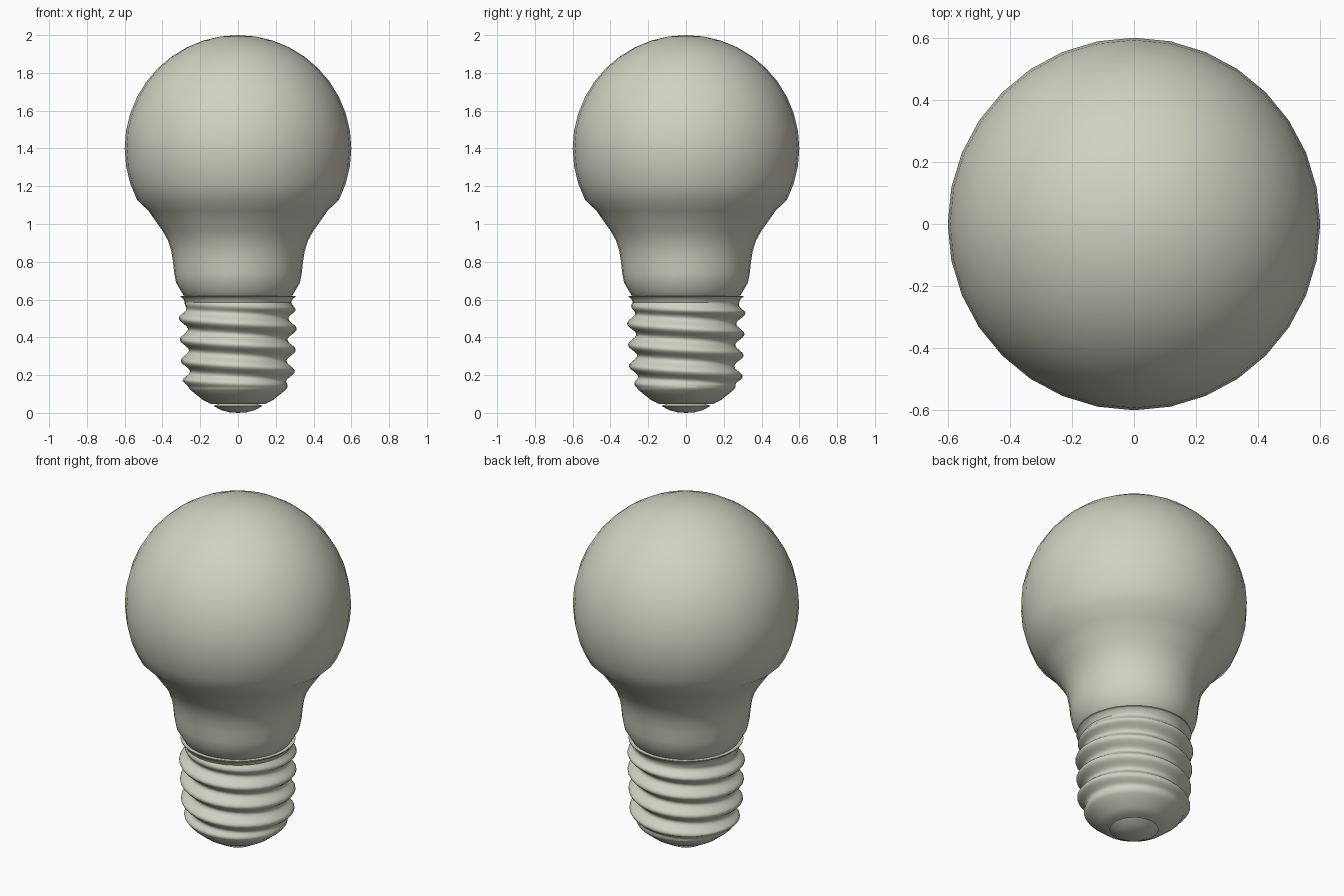
import bpy, bmesh
from math import sin, cos, pi, radians

cube = bpy.data.objects.get("Cube")
if cube:
    bpy.data.objects.remove(cube)

SIDES = 32
mat = bpy.data.materials.new("warm_grey")
mat.use_nodes = True
colour = (0.64, 0.64, 0.54, 1)
mat.diffuse_color = colour
mat.node_tree.nodes["Principled BSDF"].inputs["Base Color"].default_value = colour


def lathe(name, profile, ripple=None, angle=40):
    """Revolve (radius, z) points; ripple adds to the radius by angle and height."""
    bm = bmesh.new()
    rings = []
    for r, z in profile:
        if r == 0:
            rings.append([bm.verts.new((0, 0, z))] * SIDES)
            continue
        ring = []
        for i in range(SIDES):
            a = 2 * pi * i / SIDES
            rad = r + (ripple(a, z) if ripple else 0)
            ring.append(bm.verts.new((rad * cos(a), rad * sin(a), z)))
        rings.append(ring)
    for low, high in zip(rings, rings[1:]):
        for i in range(SIDES):
            j = (i + 1) % SIDES
            corners = list(dict.fromkeys((low[i], low[j], high[j], high[i])))
            bm.faces.new(corners)
    mesh = bpy.data.meshes.new(name)
    bm.to_mesh(mesh)
    bm.free()
    obj = bpy.data.objects.new(name, mesh)
    bpy.context.collection.objects.link(obj)
    mesh.materials.append(mat)
    bpy.ops.object.select_all(action='DESELECT')
    obj.select_set(True)
    bpy.context.view_layer.objects.active = obj
    bpy.ops.object.shade_smooth_by_angle(angle=radians(angle))
    return obj


# Glass: curved neck running into a round globe
neck = [(0.26, 0.6), (0.29, 0.625), (0.305, 0.65), (0.328, 0.69), (0.338, 0.74),
        (0.344, 0.8), (0.354, 0.86), (0.372, 0.915), (0.4, 0.965), (0.436, 1.015),
        (0.474, 1.07)]
globe = [(0.6 * cos(radians(t)), 1.4 + 0.6 * sin(radians(t)))
         for t in range(-27, 90, 9)]
lathe("glass_bulb", neck + globe + [(0, 2.0)], angle=60)

# Threaded metal sleeve, the helix fading out at both ends
PITCH = 0.112
BOTTOM, TOP = 0.135, 0.585


def thread(a, z):
    fade = max(0, min(1, (z - BOTTOM) / 0.04, (TOP - z) / 0.05))
    phase = 2 * pi * (z - 0.556) / PITCH + a
    return 0.012 * fade + 0.023 * fade * cos(phase)


ROWS = 56
sleeve = [(0.262 + 0.02 * k / ROWS, BOTTOM + (TOP - BOTTOM) * k / ROWS)
          for k in range(ROWS + 1)]
lathe("screw_sleeve", sleeve, thread, angle=70)

# Thin lip at the top of the sleeve
lathe("sleeve_lip", [(0.282, 0.585), (0.29, 0.605), (0.305, 0.615),
                     (0.305, 0.62), (0.27, 0.62)])

# Insulator cone under the sleeve
lathe("insulator", [(0, 0.048), (0.145, 0.048), (0.185, 0.068), (0.225, 0.1),
                    (0.25, 0.12), (0.262, 0.135), (0.262, 0.15)])

# Rounded contact at the foot
lathe("contact", [(0, 0), (0.045, 0.003), (0.09, 0.015), (0.13, 0.037),
                  (0.12, 0.041), (0.1, 0.048)])
